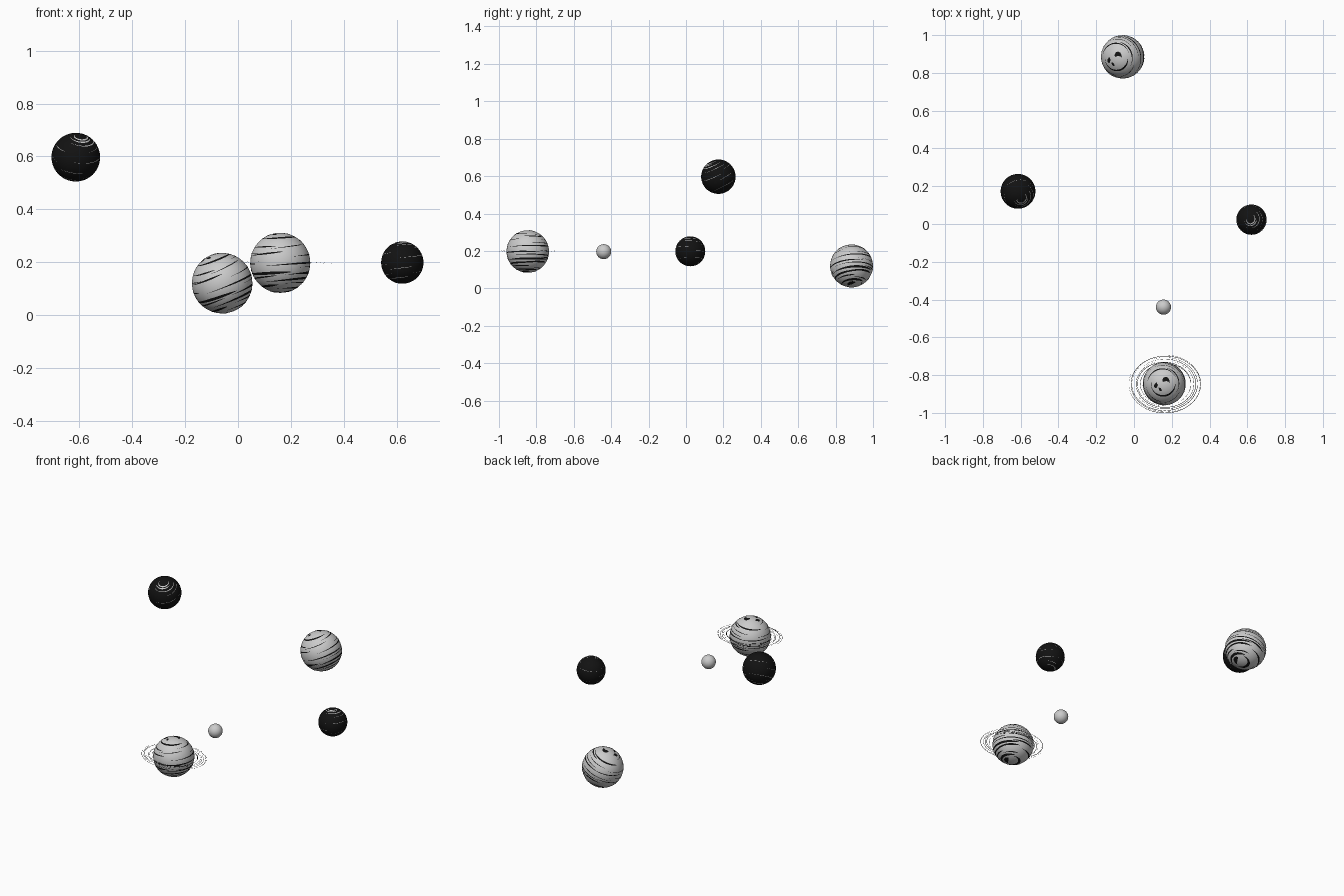
import bpy, bmesh, random
from math import sin, cos, pi, radians
from mathutils import Vector, Matrix

if "Cube" in bpy.data.objects:
    bpy.data.objects.remove(bpy.data.objects["Cube"])


def material(name, color):
    m = bpy.data.materials.new(name)
    m.diffuse_color = color
    m.use_nodes = True
    m.node_tree.nodes["Principled BSDF"].inputs["Base Color"].default_value = m.diffuse_color
    return m


INK = material("ink", (0.006, 0.006, 0.006, 1))
CHALK = material("chalk", (0.85, 0.85, 0.85, 1))


def finish(bm, name, mat, loc, rot):
    me = bpy.data.meshes.new(name)
    bm.to_mesh(me)
    bm.free()
    for p in me.polygons:
        p.use_smooth = True
    if mat:
        me.materials.append(mat)
    ob = bpy.data.objects.new(name, me)
    ob.location = loc
    ob.rotation_euler = [radians(a) for a in rot]
    bpy.context.collection.objects.link(ob)
    return ob


def ball(name, r, loc, rot=(0, 0, 0), mat=None):
    bm = bmesh.new()
    bmesh.ops.create_uvsphere(bm, u_segments=64, v_segments=32, radius=r)
    return finish(bm, name, mat, loc, rot)


def ribbon(bm, rows):
    """Join a list of (low, mid, high) points into a strip."""
    vs = [[bm.verts.new(p) for p in row] for row in rows]
    for a, b in zip(vs, vs[1:]):
        for k in range(len(a) - 1):
            bm.faces.new((a[k], b[k], b[k + 1], a[k + 1]))


def stroke(bm, r, lat0, lat1, lon, span, width):
    """Tapered brush stroke lying on a sphere, angles in degrees."""
    n = max(10, int(span / 5))
    rows = []
    for i in range(n + 1):
        t = i / n
        lat = lat0 + (lat1 - lat0) * t
        w = width * (0.04 + sin(pi * t ** 1.5) ** 0.8 if 0 < t < 1 else 0.04) / 2
        lo = radians(lon + span * t)
        row = []
        for k in (-1, 0, 1):
            la = radians(lat + k * w)
            row.append(Vector((cos(la) * cos(lo), cos(la) * sin(lo), sin(la))) * r * 1.006)
        rows.append(row)
    ribbon(bm, rows)


# polar swirls: lat start, lat end, lon start, span, width
PALE_POLES = [(70, 80, 10, 80, 15), (74, 70, 165, 50, 11), (76, 72, 225, 40, 8),
              (58, 54, 170, 190, 5), (48, 44, 20, 150, 4),
              (-58, -62, 250, 180, 7), (-66, -72, 60, 190, 9), (-76, -72, 270, 110, 12)]
DARK_POLES = [(82, 66, 150, 260, 4), (70, 62, 200, 170, 3.5), (58, 48, 240, 170, 2.5),
              (-68, -62, 20, 200, 3)]


def strokes(name, r, loc, rot, mat, poles, count, width, seed):
    rng = random.Random(seed)
    bm = bmesh.new()
    for s in poles:
        stroke(bm, r, *s)
    for i in range(count):
        lat = -54 + 98 * (i + 0.5) / count + rng.uniform(-1.5, 1.5)
        w = width * rng.uniform(0.45, 1.1) * (1.35 if lat < -15 else 0.85)
        stroke(bm, r, lat, lat + rng.uniform(-4, 4), i * 137.5 + rng.uniform(0, 40),
               rng.uniform(70, 170), w)
    finish(bm, name, mat, loc, rot)


# pale planets with ink strokes
for name, r, loc, rot in (("ringed_planet", 0.1135, (0.16, -0.846, 0.197), (0, -5, 0)),
                          ("pale_planet", 0.1143, (-0.06, 0.885, 0.12), (5, -22, 0))):
    ball(name, r, loc, rot)
    strokes(name + "_strokes", r, loc, rot, INK, PALE_POLES, 24, 4.2, 4)

# dark planets with chalk strokes
for name, r, loc, rot in (("dark_planet_high", 0.092, (-0.614, 0.173, 0.597), (27, 8, 0)),
                          ("dark_planet_low", 0.08, (0.622, 0.023, 0.198), (0, -8, 0))):
    ball(name, r, loc, rot, INK)
    strokes(name + "_strokes", r, loc, rot, CHALK, DARK_POLES, 11, 1.5, 9)

# small moon
ball("small_moon", 0.04, (0.156, -0.44, 0.196))

# sketched elliptical rings
rng = random.Random(2)
bm = bmesh.new()
for i, rx in enumerate((0.133, 0.142, 0.153, 0.163, 0.174, 0.183, 0.19)):
    ry = rx * 0.8 + 0.0015
    dx = rng.uniform(-0.004, 0.004) if i < 6 else 0
    start, span = rng.uniform(0, 2 * pi), rng.uniform(1.5, 1.95) * pi
    rows = []
    for j in range(97):
        t = j / 96
        a = start + span * t
        w = 0.0003 + 0.0009 * sin(pi * t)
        rows.append([Vector((dx + (rx + s) * cos(a), (ry + s) * sin(a),
                             0.003 * sin(a + i))) for s in (w, -w)])
    ribbon(bm, rows)
finish(bm, "planet_rings", INK, (0.163, -0.847, 0.199), (0, 0.8, 0))
